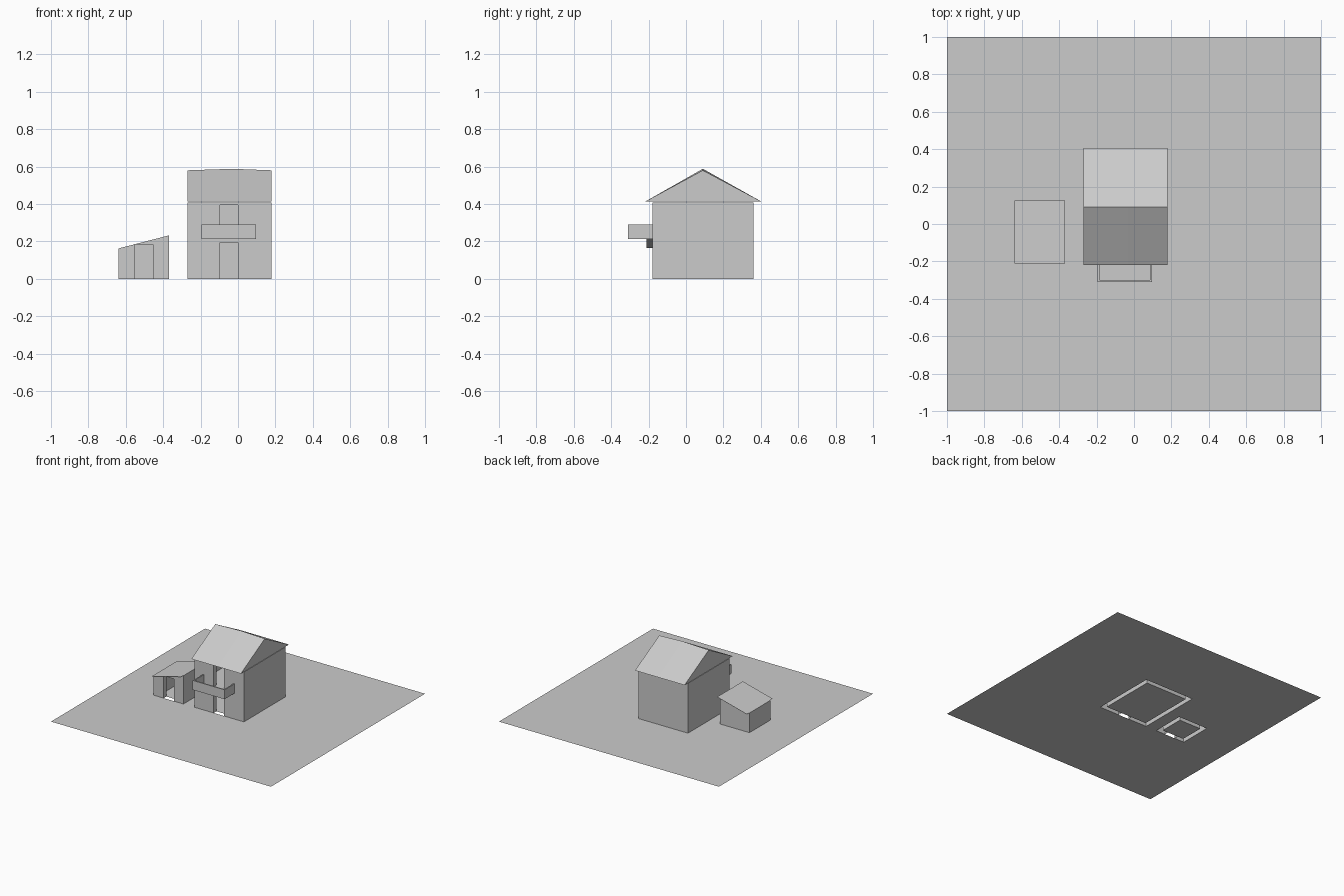
import bpy, bmesh

if "Cube" in bpy.data.objects:
    bpy.data.objects.remove(bpy.data.objects["Cube"])

plaster = bpy.data.materials.new("light_grey")
plaster.diffuse_color = (0.6, 0.6, 0.6, 1)
plaster.use_nodes = True
plaster.node_tree.nodes["Principled BSDF"].inputs["Base Color"].default_value = plaster.diffuse_color

T = 0.035                               # wall thickness
HOUSE = (-0.27, 0.18, -0.18, 0.36)      # x0, x1, y0, y1
SHED = (-0.64, -0.37, -0.18, 0.09)


def finish(name, bm):
    me = bpy.data.meshes.new(name)
    bm.to_mesh(me)
    bm.free()
    me.materials.append(plaster)
    ob = bpy.data.objects.new(name, me)
    bpy.context.collection.objects.link(ob)
    return ob


def prism(name, outline, bottom, top, floor=True):
    """Upright prism on a counter-clockwise outline; top is a function of x."""
    bm = bmesh.new()
    lo = [bm.verts.new((x, y, bottom)) for x, y in outline]
    hi = [bm.verts.new((x, y, top(x))) for x, y in outline]
    n = len(outline)
    for i in range(n):
        j = (i + 1) % n
        bm.faces.new((lo[i], lo[j], hi[j], hi[i]))
    bm.faces.new(hi)
    if floor:
        bm.faces.new(lo[::-1])
    return finish(name, bm)


def box(name, x0, x1, y0, y1, z0, z1):
    return prism(name, [(x0, y0), (x1, y0), (x1, y1), (x0, y1)], z0, lambda x: z1)


def walls(name, rect, door, top):
    """Hollow walls with a full-height gap for the doorway in the front."""
    x0, x1, y0, y1 = rect
    a, b = door
    outline = [(b, y0), (x1, y0), (x1, y1), (x0, y1), (x0, y0), (a, y0),
               (a, y0 + T), (x0 + T, y0 + T), (x0 + T, y1 - T),
               (x1 - T, y1 - T), (x1 - T, y0 + T), (b, y0 + T)]
    return prism(name, outline, 0, top, floor=False)


def shed_slope(x):
    return 0.165 + (x + 0.64) / 0.27 * 0.07


# Ground sheet with the wall footprints left open
def in_ring(x, y):
    for x0, x1, y0, y1 in (HOUSE, SHED):
        if x0 < x < x1 and y0 < y < y1:
            return not (x0 + T < x < x1 - T and y0 + T < y < y1 - T)
    return False


xs, ys = {-1, 1}, {-1, 1}
for x0, x1, y0, y1 in (HOUSE, SHED):
    xs |= {x0, x0 + T, x1 - T, x1}
    ys |= {y0, y0 + T, y1 - T, y1}
xs, ys = sorted(xs), sorted(ys)
bm = bmesh.new()
grid = [[bm.verts.new((x, y, 0)) for y in ys] for x in xs]
for i in range(len(xs) - 1):
    for j in range(len(ys) - 1):
        if not in_ring((xs[i] + xs[i + 1]) / 2, (ys[j] + ys[j + 1]) / 2):
            bm.faces.new((grid[i][j], grid[i + 1][j],
                          grid[i + 1][j + 1], grid[i][j + 1]))
finish("ground", bm)

# House walls, door heads and upper floor
DOOR = (-0.095, 0.0)
walls("house_walls", HOUSE, DOOR, lambda x: 0.409)
box("lower_door_head", *DOOR, -0.18, -0.18 + T, 0.195, 0.215)
box("upper_door_head", *DOOR, -0.18, -0.18 + T, 0.395, 0.409)
box("upper_floor", -0.27 + T, 0.18 - T, -0.18 + T, 0.36 - T, 0.2, 0.213)

# Gable roof with a slightly raised ridge centre
bm = bmesh.new()
rings = []
for x, ridge in ((-0.27, 0.58), (-0.03, 0.588), (0.18, 0.58)):
    rings.append([bm.verts.new(p) for p in
                  ((x, -0.22, 0.412), (x, 0.405, 0.412), (x, 0.09, ridge))])
for a, b in zip(rings, rings[1:]):
    for k in range(3):
        m = (k + 1) % 3
        bm.faces.new((a[k], a[m], b[m], b[k]))
bm.faces.new(rings[0])
bm.faces.new(rings[-1])
bmesh.ops.recalc_face_normals(bm, faces=bm.faces)
finish("house_roof", bm)

# Balcony parapet and floor
l, r, f, w, t = -0.195, 0.095, -0.31, -0.18, 0.01
prism("balcony_parapet",
      [(l, f), (r, f), (r, w), (r - t, w), (r - t, f + t),
       (l + t, f + t), (l + t, w), (l, w)], 0.213, lambda x: 0.29)
box("balcony_floor", l + t, r - t, f + t, w, 0.213, 0.22)

# Shed walls, door head and single-pitch roof sheet
walls("shed_walls", SHED, (-0.55, -0.455), lambda x: shed_slope(x) - 0.003)
prism("shed_door_head", [(-0.55, -0.18), (-0.455, -0.18),
                         (-0.455, -0.18 + T), (-0.55, -0.18 + T)],
      0.183, lambda x: shed_slope(x) - 0.003)
bm = bmesh.new()
bm.faces.new([bm.verts.new((x, y, shed_slope(x))) for x, y in
              ((-0.64, -0.21), (-0.37, -0.21), (-0.37, 0.125), (-0.64, 0.125))])
finish("shed_roof", bm)
